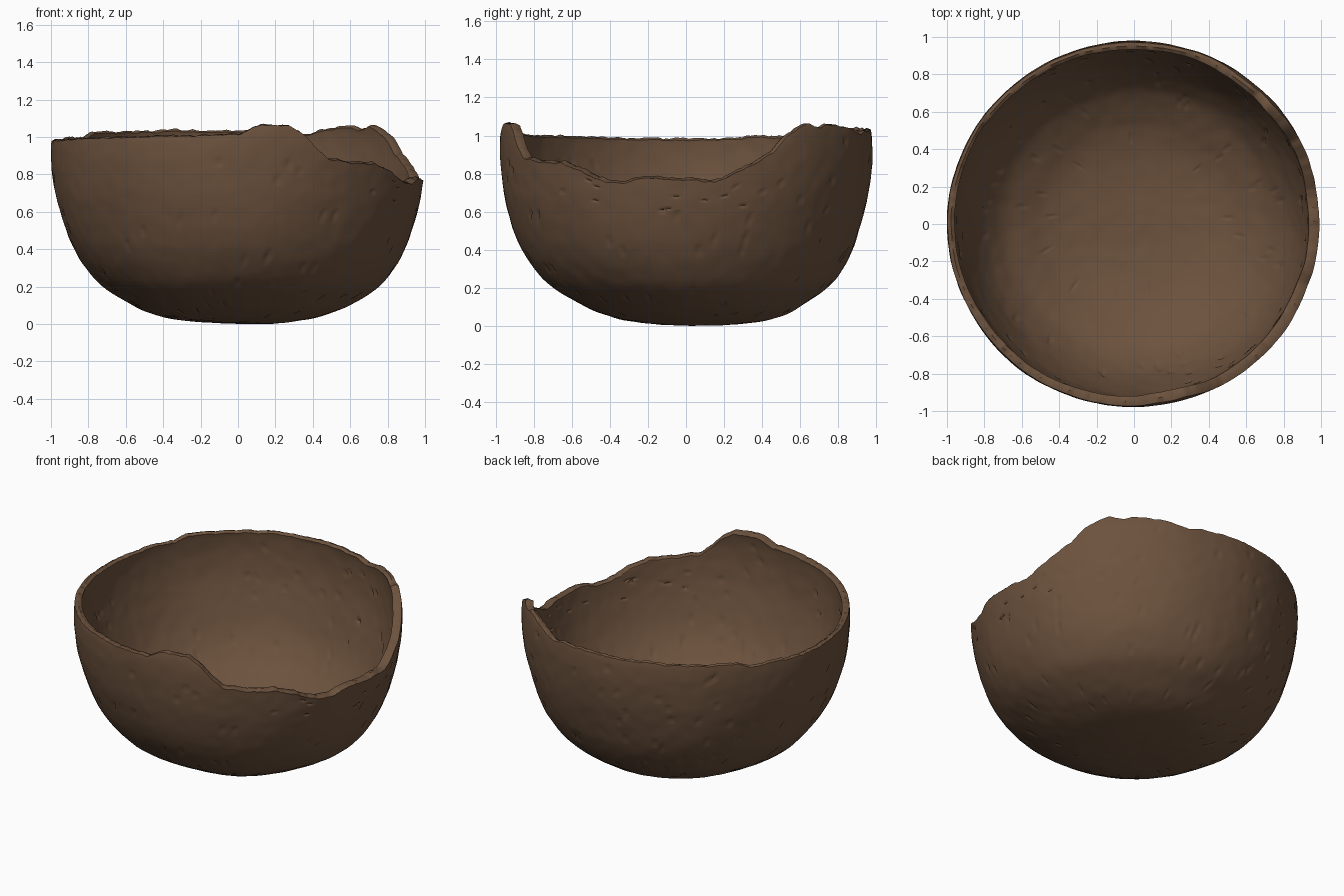
import bpy, bmesh, math, random
from mathutils import Vector, noise

if "Cube" in bpy.data.objects:
    bpy.data.objects.remove(bpy.data.objects["Cube"])

random.seed(4)
SEG, LOW, HIGH = 400, 46, 22      # sides, rows below / above the split height
SPLIT = 0.6

# outer profile (height, radius)
PROFILE = [(0.004, 0.0), (0.004, 0.12), (0.012, 0.25), (0.03, 0.38), (0.06, 0.485),
           (0.1, 0.575), (0.2, 0.735), (0.3, 0.825), (0.4, 0.885), (0.5, 0.925),
           (0.6, 0.955), (0.7, 0.978), (0.8, 0.991), (0.9, 0.998), (1.0, 0.995), (1.1, 0.98)]

# broken rim (angle in degrees from +x, height)
RIM = [(0, .775), (9, .765), (12, .78), (18, .83), (28, .92), (33, 1.0), (38, 1.05),
       (42, 1.07), (47, 1.045), (50, 1.068), (54, 1.065), (60, 1.05), (65, 1.03), (70, 1.015),
       (76, 1.03), (90, 1.04), (110, 1.043), (130, 1.035), (143, 1.03), (148, .995),
       (156, 1.005), (165, .99), (180, .985), (200, .99), (215, 1.0), (240, 1.008),
       (262, 1.02), (270, 1.02), (274, 1.055), (278, 1.07), (286, 1.07), (291, 1.02),
       (295, .95), (299, .89), (305, .875), (318, .86), (325, .83), (331, .78), (337, .757),
       (342, .765), (348, .79), (355, .775), (360, .775)]


def rim_height(deg):
    for (a, h), (b, k) in zip(RIM, RIM[1:]):
        if deg <= b:
            return h + (k - h) * (deg - a) / (b - a)


def smooth_curve(pts, n=12):
    """Catmull-Rom samples through the profile as (radius, height)."""
    out = []
    for i in range(len(pts) - 1):
        p = [Vector(pts[min(max(i + k, 0), len(pts) - 1)]) for k in (-1, 0, 1, 2)]
        for s in range(n):
            t = s / n
            v = 0.5 * (2 * p[1] + (p[2] - p[0]) * t + (2 * p[0] - 5 * p[1] + 4 * p[2] - p[3]) * t * t
                       + (3 * p[1] - p[0] - 3 * p[2] + p[3]) * t ** 3)
            out.append(Vector((v.y, v.x)))
    out.append(Vector((pts[-1][1], pts[-1][0])))
    return out


curve = smooth_curve(PROFILE)
lengths = [0.0]
for a, b in zip(curve, curve[1:]):
    lengths.append(lengths[-1] + (b - a).length)


def at_length(s):
    i = 0
    while i < len(curve) - 2 and lengths[i + 1] < s:
        i += 1
    f = (s - lengths[i]) / (lengths[i + 1] - lengths[i])
    d = (curve[i + 1] - curve[i]).normalized()
    return curve[i].lerp(curve[i + 1], f), Vector((d.y, -d.x))


def length_at_height(z):
    for i in range(len(curve) - 1, 0, -1):
        if curve[i - 1].y <= z:
            f = (z - curve[i - 1].y) / (curve[i].y - curve[i - 1].y)
            return lengths[i - 1] + f * (lengths[i] - lengths[i - 1])


split_len = length_at_height(SPLIT)
low_rows = [at_length(split_len * (j + 1) / LOW) for j in range(LOW)]


def place(r, z, ang):
    """Slightly lopsided, hand-formed surface point."""
    k = max(0.0, 1 - z)
    p = Vector((r * math.cos(ang) + 0.025 * k * k, r * math.sin(ang) * 0.98 + 0.05 * k ** 4, z))
    return p


bm = bmesh.new()
columns_out, columns_in = [], []
for i in range(SEG):
    ang = 2 * math.pi * i / SEG
    deg = 360 * i / SEG
    c = Vector((math.cos(ang), math.sin(ang), 0))
    top = rim_height(deg) + 0.008 * noise.noise(c * 14) + 0.005 * noise.noise(c * 40)
    top_len = length_at_height(top)
    rows = low_rows + [at_length(split_len + (top_len - split_len) * (j + 1) / HIGH) for j in range(HIGH)]
    rim_t = 0.046 + 0.012 * math.cos(ang + 0.7)
    col_o, col_i = [], []
    for j, (p, n) in enumerate(rows):
        t = 0.06 + (rim_t - 0.06) * min(1, p.y / 0.8)
        o, q = place(p.x, p.y, ang), p - n * t
        w = place(max(q.x, 0.002), q.y, ang)
        # gentle dents and fine grain
        for v, s in ((o, 0), (w, 9)):
            k = Vector((s, s, s))
            g = 0.006 * noise.noise(v * 3 + k) + 0.0025 * noise.noise(v * 13 + k)
            v += Vector((c.x * n.x, c.y * n.x, n.y)) * g
        if j == len(rows) - 1:      # rounded, rough lip
            o.z -= 0.008
            w.z -= 0.008
            mid = (o + w) / 2 + Vector((0, 0, 0.008 + 0.008 * noise.noise(o * 30)))
        col_o.append(bm.verts.new(o))
        col_i.append(bm.verts.new(w))
    columns_out.append(col_o)
    columns_in.append(col_i + [bm.verts.new(mid)])

# skin of the outside, inside, lip and both centres
base_o = bm.verts.new(place(0, 0.004, 0))
base_i = bm.verts.new(place(0, 0.064, 0))
for i in range(SEG):
    o1, o2 = columns_out[i], columns_out[(i + 1) % SEG]
    w1, w2 = columns_in[i], columns_in[(i + 1) % SEG]
    bm.faces.new((base_o, o2[0], o1[0]))
    bm.faces.new((base_i, w1[0], w2[0]))
    for j in range(len(o1) - 1):
        bm.faces.new((o1[j], o2[j], o2[j + 1], o1[j + 1]))
    for j in range(len(w1) - 1):
        bm.faces.new((w1[j], w1[j + 1], w2[j + 1], w2[j]))
    bm.faces.new((o1[-1], o2[-1], w2[-1], w1[-1]))

# small burnt-out pits scattered over both sides
bm.normal_update()
for cols, count in ((columns_out, 130), (columns_in, 110)):
    for _ in range(count):
        i, j = random.randrange(SEG), random.randrange(14, LOW + HIGH - 4)
        for v in (cols[i][j], cols[(i + 1) % SEG][j + random.choice((0, 0, 1))]):
            v.co -= v.normal * 0.009

low = min(v.co.z for v in bm.verts)
for v in bm.verts:
    v.co.z -= low
me = bpy.data.meshes.new("clay_bowl")
bm.to_mesh(me)
bm.free()
bowl = bpy.data.objects.new("clay_bowl", me)
bpy.context.collection.objects.link(bowl)

clay = bpy.data.materials.new("brown clay")
clay.diffuse_color = (0.15, 0.084, 0.047, 1)
clay.use_nodes = True
clay.node_tree.nodes["Principled BSDF"].inputs["Base Color"].default_value = clay.diffuse_color
me.materials.append(clay)

bpy.context.view_layer.objects.active = bowl
bowl.select_set(True)
bpy.ops.object.shade_smooth_by_angle(angle=math.radians(40))
